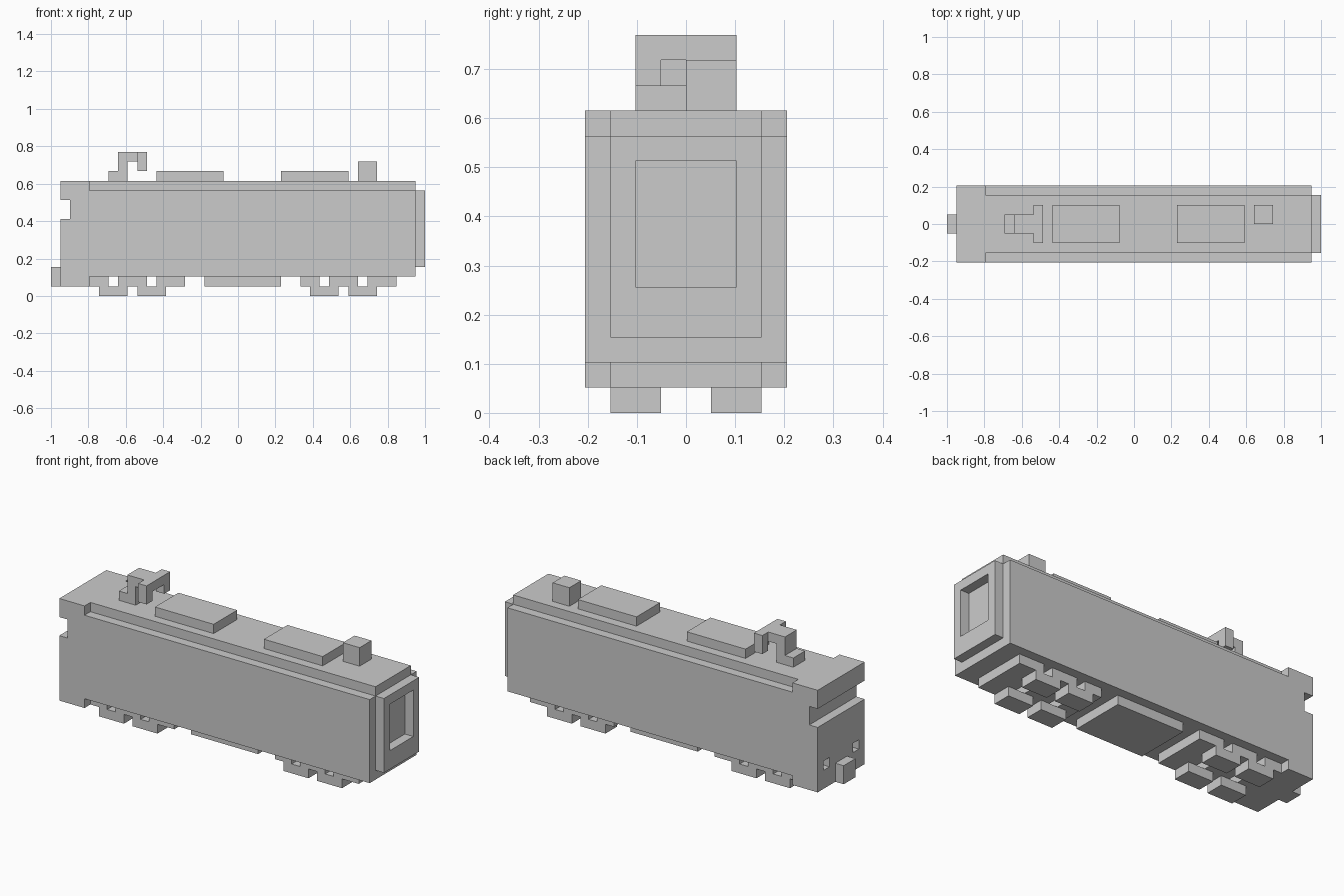
import bpy
import bmesh

if "Cube" in bpy.data.objects:
    bpy.data.objects.remove(bpy.data.objects["Cube"])

U = 2 / 39  # grid unit; x counts from the left end, y from the middle, z from the rail


def prism(name, profile, y0, y1):
    """Extrude an x-z profile from y0 to y1 (all in grid units)."""
    bm = bmesh.new()
    face = bm.faces.new([bm.verts.new((-1 + x * U, y0 * U, z * U)) for x, z in profile])
    ext = bmesh.ops.extrude_face_region(bm, geom=[face])
    moved = [v for v in ext["geom"] if isinstance(v, bmesh.types.BMVert)]
    bmesh.ops.translate(bm, verts=moved, vec=(0, (y1 - y0) * U, 0))
    bmesh.ops.recalc_face_normals(bm, faces=bm.faces)
    mesh = bpy.data.meshes.new(name)
    bm.to_mesh(mesh)
    bm.free()
    obj = bpy.data.objects.new(name, mesh)
    bpy.context.collection.objects.link(obj)
    return obj


def box(name, x0, x1, y0, y1, z0, z1):
    return prism(name, [(x0, z0), (x1, z0), (x1, z1), (x0, z1)], y0, y1)


def cut(obj, *bounds):
    """Subtract a box, then remove the cutter."""
    cutter = box("cutter", *bounds)
    cutter.hide_render = True
    mod = obj.modifiers.new("cut", 'BOOLEAN')
    mod.operation = 'DIFFERENCE'
    mod.solver = 'EXACT'
    mod.object = cutter
    bpy.context.view_layer.objects.active = obj
    bpy.ops.object.modifier_apply(modifier=mod.name)
    bpy.data.objects.remove(cutter)


# Body shell with the taller cab and its window slot
body = prism("body", [(1, 1), (4, 1), (4, 2), (38, 2), (38, 11), (4, 11), (4, 12),
                      (1, 12), (1, 10), (2, 10), (2, 8), (1, 8)], -4, 4)
# Headlight sockets
for y in (-3, 2):
    cut(body, 0.5, 2, y, y + 1, 3, 4)

# Raised roof, coupler and fuel tank
box("roof", 4, 38, -3, 3, 11, 12)
box("coupler", 0, 1, -1, 1, 1, 3)
box("underfloor_tank", 16, 24, -3, 3, 1, 2)

# Gangway frame at the right end
gangway = box("gangway_frame", 38, 39, -3, 3, 3, 11)
cut(gangway, 37.5, 39.5, -2, 2, 5, 10)

# Bogies: frame blocks with axle gaps, and wheels beneath
for start in (4, 26):
    for a, b in ((0, 2), (3, 6), (7, 10)):
        box("bogie_frame", start + a, start + b, -3, 3, 1, 2)
    for a in (1, 5):
        for y in (-3, 1):
            box("wheel", start + a, start + a + 3, y, y + 2, 0, 1)

# Roof equipment
for x in (11, 24):
    box("roof_unit", x, x + 7, -2, 2, 12, 13)
box("roof_box", 32, 34, 0, 2, 12, 14)

# Current collector: stepped post with arm, and a crossbar with turned-down ends
prism("collector_arm", [(6, 12), (8, 12), (8, 14), (9, 14), (9, 15), (7, 15),
                        (7, 13), (6, 13)], -1, 1)
bar = box("collector_bar", 9, 10, -2, 2, 13, 15)
cut(bar, 8.5, 10.5, -1, 1, 12.5, 14)
